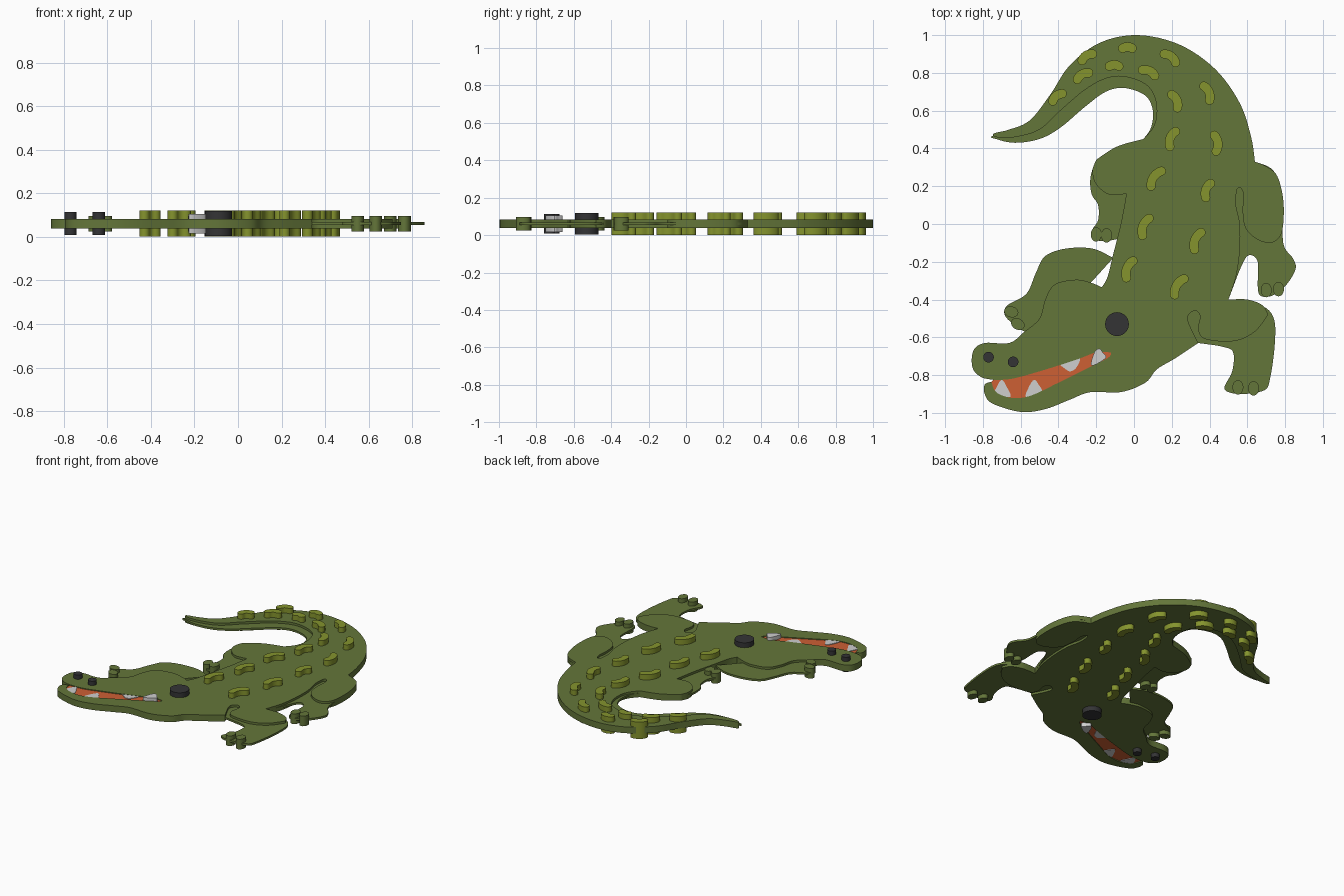
import bpy, bmesh, math
from mathutils import Vector

if "Cube" in bpy.data.objects:
    bpy.data.objects.remove(bpy.data.objects["Cube"], do_unlink=True)

MIDDLE = 0.061        # every part is symmetric about this height
SHARP = "corner"      # marks an outline point as a sharp corner


def make_material(name, red, green, blue):
    material = bpy.data.materials.new(name)
    material.use_nodes = True
    colour = (red, green, blue, 1)
    material.diffuse_color = colour
    material.node_tree.nodes["Principled BSDF"].inputs["Base Color"].default_value = colour
    return material


skin_green = make_material("skin green", .127, .181, .042)
spot_green = make_material("spot green", .235, .296, .027)
mouth_orange = make_material("mouth orange", .61, .115, .034)
tooth_white = make_material("tooth white", .62, .62, .62)
eye_black = make_material("eye black", .034, .034, .036)


def smooth_outline(points, steps=6):
    """Closed spline through the points, broken at the sharp corners."""
    knots = []
    for point in points:
        knots += [Vector(point[:2])] * (2 if SHARP in point else 1)
    outline = []
    count = len(knots)
    for i in range(count):
        before, start, end, after = (knots[(i + k) % count] for k in (-1, 0, 1, 2))
        if start == end:
            continue
        leave, arrive = (end - before) / 2, (after - start) / 2
        for step in range(steps):
            t = step / steps
            ease = t * t * (3 - 2 * t)
            outline.append(start.lerp(end, ease) + leave * t * (1 - t) ** 2
                           - arrive * t * t * (1 - t))
    return outline


def slab(name, outline, thickness, material):
    """Flat plate cut to the outline, centred on the middle height."""
    bm = bmesh.new()
    low = MIDDLE - thickness / 2
    base = bm.faces.new([bm.verts.new((p.x, p.y, low)) for p in outline])
    extruded = bmesh.ops.extrude_face_region(bm, geom=[base], use_keep_orig=True)
    top = [v for v in extruded["geom"] if isinstance(v, bmesh.types.BMVert)]
    bmesh.ops.translate(bm, verts=top, vec=(0, 0, thickness))
    bmesh.ops.recalc_face_normals(bm, faces=bm.faces)
    bmesh.ops.triangulate(bm, faces=[f for f in bm.faces if len(f.verts) > 4])
    mesh = bpy.data.meshes.new(name)
    bm.to_mesh(mesh)
    bm.free()
    mesh.materials.append(material)
    part = bpy.data.objects.new(name, mesh)
    bpy.context.collection.objects.link(part)
    bpy.ops.object.select_all(action="DESELECT")
    part.select_set(True)
    bpy.context.view_layer.objects.active = part
    bpy.ops.object.shade_smooth_by_angle(angle=math.radians(35))
    return part


def ellipse(x, y, across, along, turn=0, sides=28):
    centre = Vector((x, y))
    spin = math.radians(turn)
    outline = []
    for i in range(sides):
        a = math.tau * i / sides
        u, v = across * math.cos(a), along * math.sin(a)
        outline.append(centre + Vector((u * math.cos(spin) - v * math.sin(spin),
                                        u * math.sin(spin) + v * math.cos(spin))))
    return outline


def bean(start, end, radius=.024, steps=8):
    """Rounded bar that bows to the left of its direction."""
    start, end = Vector(start), Vector(end)
    side = Vector((start.y - end.y, end.x - start.x))
    bend = 1.3
    middle = (start + end) / 2
    normal = side.normalized()
    forward = (end - start).normalized()
    centre = middle - normal * side.length / 2 / math.tan(bend / 2)
    arc = side.length / 2 / math.sin(bend / 2)

    def point(angle, reach):
        return centre + (normal * math.cos(angle) + forward * math.sin(angle)) * reach

    sweep = [bend * (i / steps - .5) for i in range(steps + 1)]
    outline = [point(a, arc + radius) for a in sweep]
    for tip, sign in ((bend / 2, 1), (-bend / 2, -1)):
        hub = point(tip, arc)
        out = (point(tip, arc + radius) - hub) * sign
        ahead = Vector((out.y, -out.x))
        cap = [hub + out * math.cos(math.pi * i / steps) + ahead * math.sin(math.pi * i / steps)
               for i in range(1, steps)]
        if sign > 0:
            outline += cap + [point(a, arc - radius) for a in reversed(sweep)]
        else:
            outline += cap
    return outline


# Body: tail back, left flank with both thighs, head with open jaw, right flank
tail_back = [(-.74, .48), (-.66, .5), (-.55, .55), (-.44, .69), (-.34, .84), (-.18, .96),
             (.02, 1), (.24, .95), (.43, .82), (.56, .64), (.62, .46), (.64, .33, SHARP)]
left_flank = [(.71, .3), (.76, .25), (.79, .13), (.79, 0), (.77, -.07), (.72, -.1),
              (.65, -.08), (.59, -.02), (.575, .07), (.58, .15), (.565, .19), (.545, .18),
              (.54, .1), (.56, 0), (.56, -.14), (.54, -.28), (.5, -.4, SHARP),
              (.6, -.4), (.68, -.43), (.71, -.48, SHARP), (.64, -.57), (.53, -.62),
              (.38, -.61), (.34, -.56), (.35, -.49), (.33, -.46), (.3, -.47),
              (.285, -.51), (.34, -.63, SHARP)]
lower_jaw = [(.22, -.71), (.12, -.77), (.06, -.84), (-.07, -.89), (-.23, -.89), (-.34, -.93),
             (-.47, -.98), (-.6, -.995), (-.75, -.95), (-.79, -.9), (-.79, -.85)]
lower_lip = [(-.755, -.835, SHARP), (-.73, -.89), (-.65, -.92), (-.55, -.91), (-.4, -.84),
             (-.26, -.77), (-.14, -.71), (-.12, -.68, SHARP)]
upper_lip = [(-.2, -.68), (-.31, -.72), (-.5, -.78), (-.65, -.82), (-.745, -.825, SHARP)]
snout = [(-.81, -.81), (-.855, -.76), (-.85, -.67), (-.79, -.63), (-.66, -.63), (-.58, -.57),
         (-.5, -.5), (-.47, -.4), (-.42, -.32), (-.31, -.295), (-.23, -.31),
         (-.17, -.335, SHARP)]
right_flank = [(-.14, -.28), (-.11, -.16), (-.07, 0), (-.04, .16, SHARP), (-.13, .155),
               (-.2, .21), (-.22, .28), (-.2, .34, SHARP), (-.09, .41), (.05, .45, SHARP)]
tail_belly = [(.1, .51), (.12, .58), (.11, .67), (.06, .74), (-.05, .78), (-.15, .77),
              (-.26, .71), (-.39, .6), (-.5, .5), (-.63, .46), (-.73, .46)]
body = tail_back + left_flank + lower_jaw + lower_lip + upper_lip + snout
slab("body", smooth_outline(body + right_flank + tail_belly), .045, skin_green)

# Thin layer: tail underside and lower legs
thin_parts = {
    "tail_underside": [(-.74, .47), (-.73, .45), (-.63, .43), (-.5, .45), (-.39, .51),
                       (-.26, .62), (-.15, .7), (-.05, .72), (.06, .68), (.1, .6), (.09, .51),
                       (.05, .45, SHARP), (.2, .6), (.1, .85), (-.2, .85), (-.5, .54)],
    "hind_right_leg": [(-.2, .34, SHARP), (-.23, .25), (-.225, .16), (-.19, .1), (-.19, .02),
                       (-.22, -.03), (-.215, -.08), (-.15, -.09), (-.09, -.08, SHARP),
                       (0, -.08, SHARP), (.05, .2)],
    "front_right_leg": [(-.11, -.18, SHARP), (-.22, -.13), (-.36, -.13), (-.47, -.17),
                        (-.52, -.26), (-.57, -.37), (-.67, -.43), (-.685, -.48), (-.64, -.53),
                        (-.58, -.57, SHARP), (-.4, -.5, SHARP)],
    "hind_left_leg": [(.64, .33, SHARP), (.74, .28), (.785, .13), (.79, -.1), (.84, -.18),
                      (.855, -.24), (.8, -.33), (.73, -.38), (.67, -.38), (.655, -.33),
                      (.655, -.2), (.61, -.165), (.57, -.22), (.5, -.4, SHARP), (.45, 0)],
    "front_left_leg": [(.5, -.4, SHARP), (.67, -.43), (.74, -.5), (.745, -.64), (.72, -.82),
                       (.69, -.88), (.58, -.9), (.5, -.89), (.48, -.86), (.52, -.78),
                       (.525, -.68), (.47, -.65), (.34, -.63, SHARP), (.2, -.5)],
}
for name, points in thin_parts.items():
    slab(name, smooth_outline(points), .014, skin_green)

# Toes
toes = {"hind_left": [(.7, -.35, 0), (.765, -.345, 0)],
        "front_left": [(.55, -.865, 0), (.633, -.87, 0)],
        "hind_right": [(-.2, -.055, 0), (-.145, -.06, 0)],
        "front_right": [(-.65, -.465, 75), (-.615, -.53, 60)]}
for foot, places in toes.items():
    for x, y, turn in places:
        slab(foot + "_toe", ellipse(x, y, .029, .038, turn), .072, skin_green)

# Mouth lining and teeth
slab("mouth", smooth_outline(lower_lip + upper_lip), .034, mouth_orange)
teeth = [[(-.735, -.9), (-.725, -.86), (-.7, -.825), (-.675, -.86), (-.655, -.915)],
         [(-.57, -.915), (-.56, -.87), (-.53, -.825), (-.505, -.85), (-.49, -.89)],
         [(-.39, -.735), (-.36, -.77), (-.335, -.78), (-.305, -.76), (-.29, -.71)]]
for points in teeth:
    slab("tooth", smooth_outline(points), .042, tooth_white)
back_tooth = [(-.225, -.75), (-.21, -.68), (-.185, -.66), (-.165, -.68), (-.15, -.71)]
slab("back_tooth", smooth_outline(back_tooth), .09, tooth_white)

# Eye and nostrils
slab("eye", ellipse(-.09, -.53, .063, .063), .115, eye_black)
for x, y in ((-.77, -.705), (-.64, -.73)):
    slab("nostril", ellipse(x, y, .028, .028), .105, eye_black)

# Back spots, each from one end to the other
spots = [(-.275, .865, -.22, .9), (-.06, .93, -.01, .93), (.16, .9, .22, .855),
         (-.13, .835, -.08, .835), (-.3, .765, -.24, .8), (.045, .815, .11, .785),
         (-.43, .65, -.38, .69), (.2, .685, .23, .615), (.37, .73, .4, .655),
         (.19, .41, .22, .49), (.425, .47, .435, .385), (.09, .2, .145, .28),
         (.38, .14, .405, .215), (.045, -.06, .08, .03), (.32, -.135, .355, -.045),
         (-.04, -.285, -.005, -.195), (.215, -.375, .265, -.29)]
for x1, y1, x2, y2 in spots:
    slab("back_spot", bean((x1, y1), (x2, y2)), .12, spot_green)
